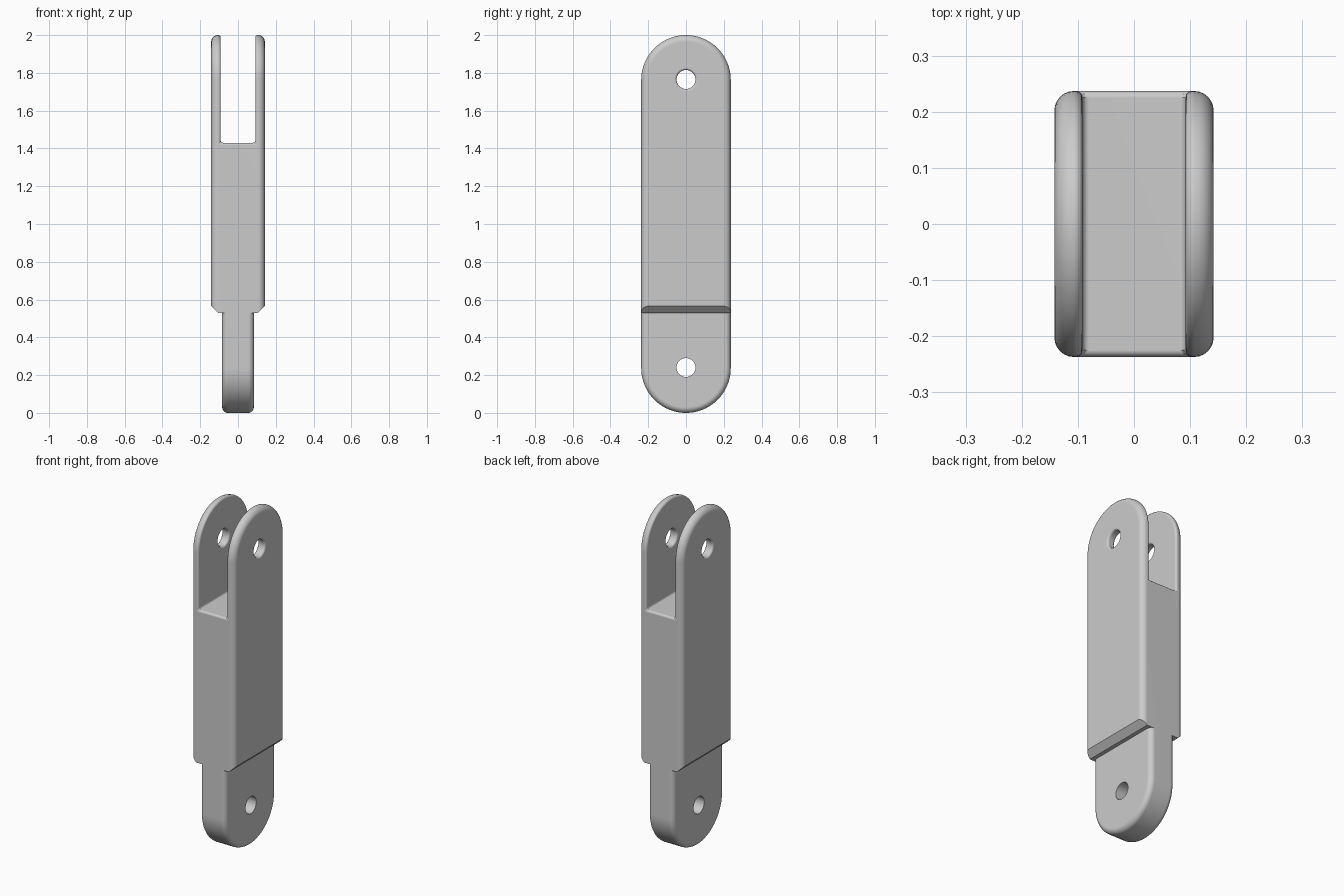
import bpy, bmesh, math
from mathutils import Matrix

if "Cube" in bpy.data.objects:
    bpy.data.objects.remove(bpy.data.objects["Cube"])

HALF_Y = 0.237      # half width, also the radius of the round ends
BODY_X, TONGUE_X = 0.142, 0.084
STEP_Z, SLOT_Z, SLOT_X = 0.53, 1.43, 0.092
HOLE_R, TOP_HOLE_Z, LOW_HOLE_Z = 0.05, 1.765, 0.24

steel = bpy.data.materials.new("plain grey")
steel.use_nodes = True
grey = (0.6, 0.6, 0.6, 1)
steel.diffuse_color = grey
steel.node_tree.nodes["Principled BSDF"].inputs["Base Color"].default_value = grey


def make_object(name, bm):
    bmesh.ops.recalc_face_normals(bm, faces=bm.faces)
    mesh = bpy.data.meshes.new(name)
    bm.to_mesh(mesh)
    bm.free()
    mesh.materials.append(steel)
    obj = bpy.data.objects.new(name, mesh)
    bpy.context.collection.objects.link(obj)
    return obj


def rounded_bar(name, half_x, fillet, centre_z, up, chamfer, arc=40, steps=6):
    """Bar with one round end, lofted along x with filleted rims."""
    turns = [math.pi / 2 * i / steps for i in range(steps + 1)]
    right = [(half_x - fillet + fillet * math.sin(t), fillet * (1 - math.cos(t)))
             for t in turns]
    sections = [(-x, d) for x, d in reversed(right)] + right
    bm = bmesh.new()
    rings = []
    for x, inset in sections:
        r = HALF_Y - inset
        base = STEP_Z + chamfer * max(0, abs(x) - (half_x - fillet))
        ring = [bm.verts.new((x, r * math.cos(a), centre_z + up * r * math.sin(a)))
                for a in (math.pi * i / arc for i in range(arc + 1))]
        ring += [bm.verts.new((x, -r, base)), bm.verts.new((x, r, base))]
        rings.append(ring)
    for a, b in zip(rings, rings[1:]):
        for i in range(len(a)):
            j = (i + 1) % len(a)
            bm.faces.new((a[i], a[j], b[j], b[i]))
    bm.faces.new(rings[0])
    bm.faces.new(rings[-1])
    return make_object(name, bm)


def pin_cutter(z):
    bm = bmesh.new()
    bmesh.ops.create_cone(bm, cap_ends=True, segments=32, radius1=HOLE_R,
                          radius2=HOLE_R, depth=1,
                          matrix=Matrix.Translation((0, 0, z))
                          @ Matrix.Rotation(math.pi / 2, 4, 'Y'))
    return make_object("pin_hole_cutter", bm)


def slot_cutter():
    bm = bmesh.new()
    bmesh.ops.create_cube(bm, size=1, matrix=Matrix.Translation((0, 0, SLOT_Z + 0.5))
                          @ Matrix.Diagonal((2 * SLOT_X, 1, 1, 1)))
    return make_object("slot_cutter", bm)


def cut(obj, cutter):
    mod = obj.modifiers.new("cut", 'BOOLEAN')
    mod.operation, mod.solver, mod.object = 'DIFFERENCE', 'EXACT', cutter
    cutter.hide_render = True
    bpy.context.view_layer.objects.active = obj
    bpy.ops.object.modifier_apply(modifier=mod.name)
    bpy.data.objects.remove(cutter)


def finish(obj):
    bpy.ops.object.select_all(action='DESELECT')
    obj.select_set(True)
    bpy.context.view_layer.objects.active = obj
    bpy.ops.object.shade_smooth_by_angle(angle=math.radians(32))
    mod = obj.modifiers.new("even shading", 'WEIGHTED_NORMAL')
    mod.keep_sharp = True


# Forked body: round top, chamfered foot, slot and pin hole
body = rounded_bar("forked_body", BODY_X, 0.035, 2 - HALF_Y, 1, 1)
cut(body, slot_cutter())
cut(body, pin_cutter(TOP_HOLE_Z))

# Small rounding on the slot and hole edges
bm = bmesh.new()
bm.from_mesh(body.data)
bmesh.ops.remove_doubles(bm, verts=bm.verts, dist=0.0001)
sharp = [e for e in bm.edges if len(e.link_faces) == 2
         and e.calc_face_angle() > math.radians(50)
         and min(v.co.z for v in e.verts) > SLOT_Z - 0.01]
bmesh.ops.bevel(bm, geom=sharp, offset=0.012, segments=3, profile=0.5,
                affect='EDGES', clamp_overlap=True)
bm.to_mesh(body.data)
bm.free()
finish(body)

# Tongue: narrower bar with a round lower end and pin hole
tongue = rounded_bar("tongue", TONGUE_X, 0.03, HALF_Y, -1, 0)
cut(tongue, pin_cutter(LOW_HOLE_Z))
finish(tongue)
